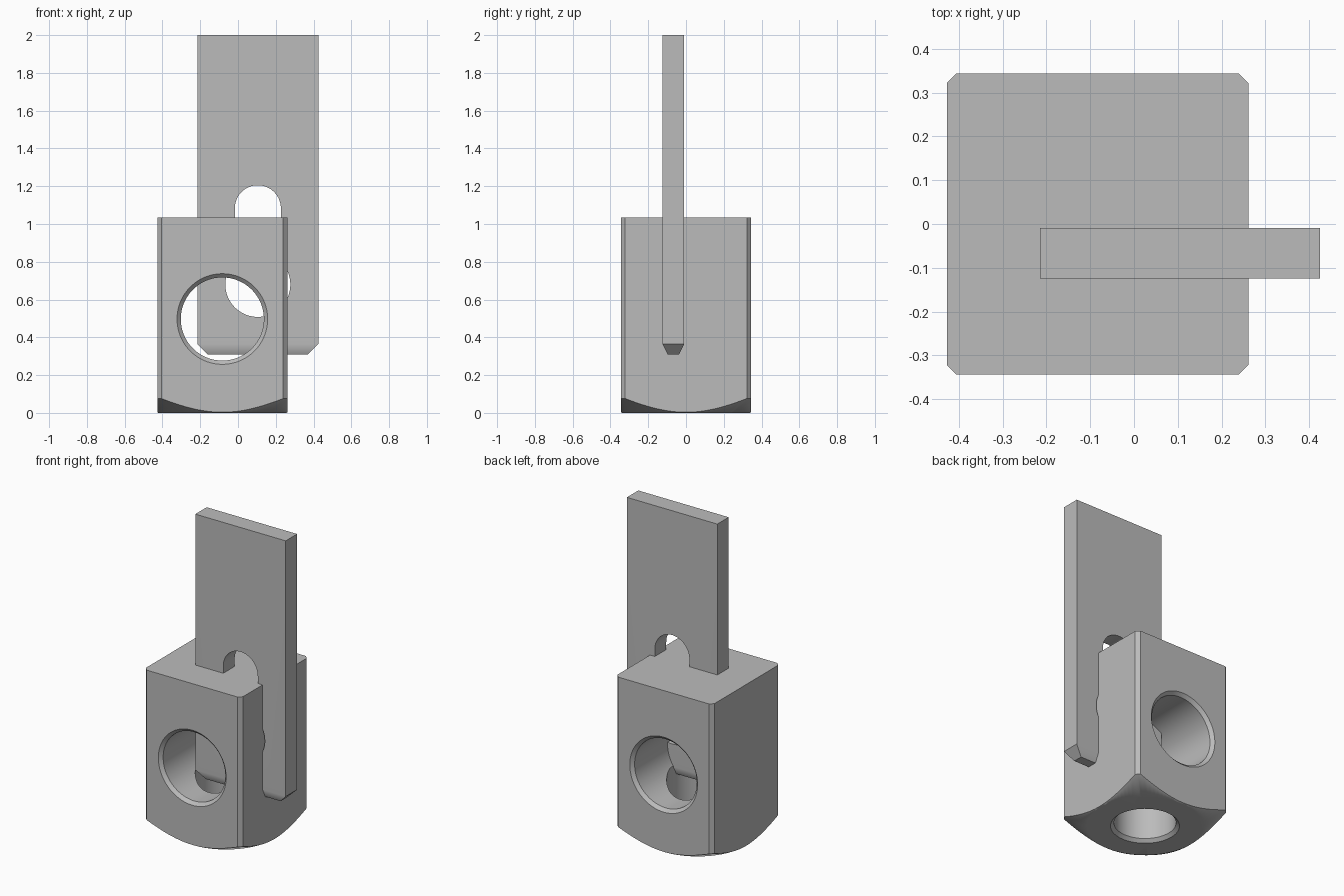
import bpy, bmesh, math
from mathutils import Matrix

if "Cube" in bpy.data.objects:
    bpy.data.objects.remove(bpy.data.objects["Cube"], do_unlink=True)

SEG = 96
CX = -0.083          # block axis
HALF = 0.344         # half width of the block
TOP = 1.035

grey = bpy.data.materials.new("plain grey")
grey.use_nodes = True
COLOUR = (0.5, 0.5, 0.5, 1)
grey.diffuse_color = COLOUR
grey.node_tree.nodes["Principled BSDF"].inputs["Base Color"].default_value = COLOUR


def finish(name, bm):
    bmesh.ops.recalc_face_normals(bm, faces=bm.faces)
    mesh = bpy.data.meshes.new(name)
    bm.to_mesh(mesh)
    bm.free()
    mesh.materials.append(grey)
    ob = bpy.data.objects.new(name, mesh)
    bpy.context.collection.objects.link(ob)
    return ob


def loft(name, rings):
    """Closed solid through rings with equal point counts."""
    bm = bmesh.new()
    loops = [[bm.verts.new(p) for p in ring] for ring in rings]
    n = len(loops[0])
    for a, b in zip(loops, loops[1:]):
        for i in range(n):
            j = (i + 1) % n
            bm.faces.new((a[i], a[j], b[j], b[i]))
    bm.faces.new(loops[0])
    bm.faces.new(loops[-1])
    return finish(name, bm)


def lathe(name, profile, matrix):
    """Solid of revolution from (radius, height) pairs."""
    angles = [math.tau * i / SEG for i in range(SEG)]
    ob = loft(name, [[(r * math.cos(a), r * math.sin(a), h) for a in angles]
                     for r, h in profile])
    ob.data.transform(matrix)
    return ob


def boolean(target, cutter, operation):
    mod = target.modifiers.new("cut", "BOOLEAN")
    mod.operation, mod.object, mod.solver = operation, cutter, "EXACT"
    bpy.context.view_layer.objects.active = target
    bpy.ops.object.modifier_apply(modifier=mod.name)
    bpy.data.objects.remove(cutter, do_unlink=True)


def shade(ob):
    bpy.ops.object.select_all(action="DESELECT")
    ob.select_set(True)
    bpy.context.view_layer.objects.active = ob
    bpy.ops.object.shade_smooth_by_angle(angle=math.radians(30))
    mod = ob.modifiers.new("even normals", "WEIGHTED_NORMAL")
    mod.keep_sharp = True


def octagon(x, y, cut):
    """Rectangle outline with chamfered corners."""
    return [(x, y - cut), (x - cut, y), (cut - x, y), (-x, y - cut),
            (-x, cut - y), (cut - x, -y), (x - cut, -y), (x, cut - y)]


# Block with chamfered vertical edges
outline = octagon(HALF, HALF, 0.022)
block = loft("block", [[(x + CX, y, z) for x, y in outline] for z in (0, TOP)])

# Conical chamfer around the foot
foot = lathe("foot_cone", [(0.338, 0), (0.338 + 1.2 / 0.57, 1.2)],
             Matrix.Translation((CX, 0, 0)))
boolean(block, foot, "INTERSECT")

# Cross bore with countersunk mouths
R, LIP = 0.22, 0.02
bore = lathe("bore", [(R + 2 * LIP, -HALF - LIP), (R, -HALF + LIP),
                      (R, HALF - LIP), (R + 2 * LIP, HALF + LIP)],
             Matrix.Translation((CX, 0, 0.497)) @ Matrix.Rotation(math.pi / 2, 4, "X"))
boolean(block, bore, "DIFFERENCE")

# Hole up from the foot into the bore
hole = lathe("foot_hole", [(0.22, -0.02), (0.18, 0.02), (0.18, 0.45)],
             Matrix.Translation((CX, 0, 0)))
boolean(block, hole, "DIFFERENCE")
shade(block)

# Flat plate with a tapered, chamfered lower end
PX, PY, W, T, C = 0.105, -0.067, 0.32, 0.0575, 0.055
Z0, Z1 = 0.31, 2.0
plate = loft("plate", [[(PX + s * w, PY + d * t, z) for s, d in
                        ((-1, -1), (1, -1), (1, 1), (-1, 1))]
                       for w, t, z in ((W - C, T - 0.027, Z0), (W, T, Z0 + C), (W, T, Z1))])

# Keyhole: round hole below, slot with a round end above
BIG, SMALL, ZB, ZS = 0.172, 0.122, 0.68, 1.083
a0 = math.acos(SMALL / BIG)
key = [(SMALL * math.cos(math.pi * i / 32), ZS + SMALL * math.sin(math.pi * i / 32))
       for i in range(33)]
sweep = math.pi + 2 * a0
key += [(BIG * math.cos(math.pi - a0 + sweep * i / 56),
         ZB + BIG * math.sin(math.pi - a0 + sweep * i / 56)) for i in range(57)]
keyhole = loft("keyhole", [[(PX + x, y, z) for x, z in key] for y in (-0.3, 0.2)])
boolean(plate, keyhole, "DIFFERENCE")
shade(plate)
